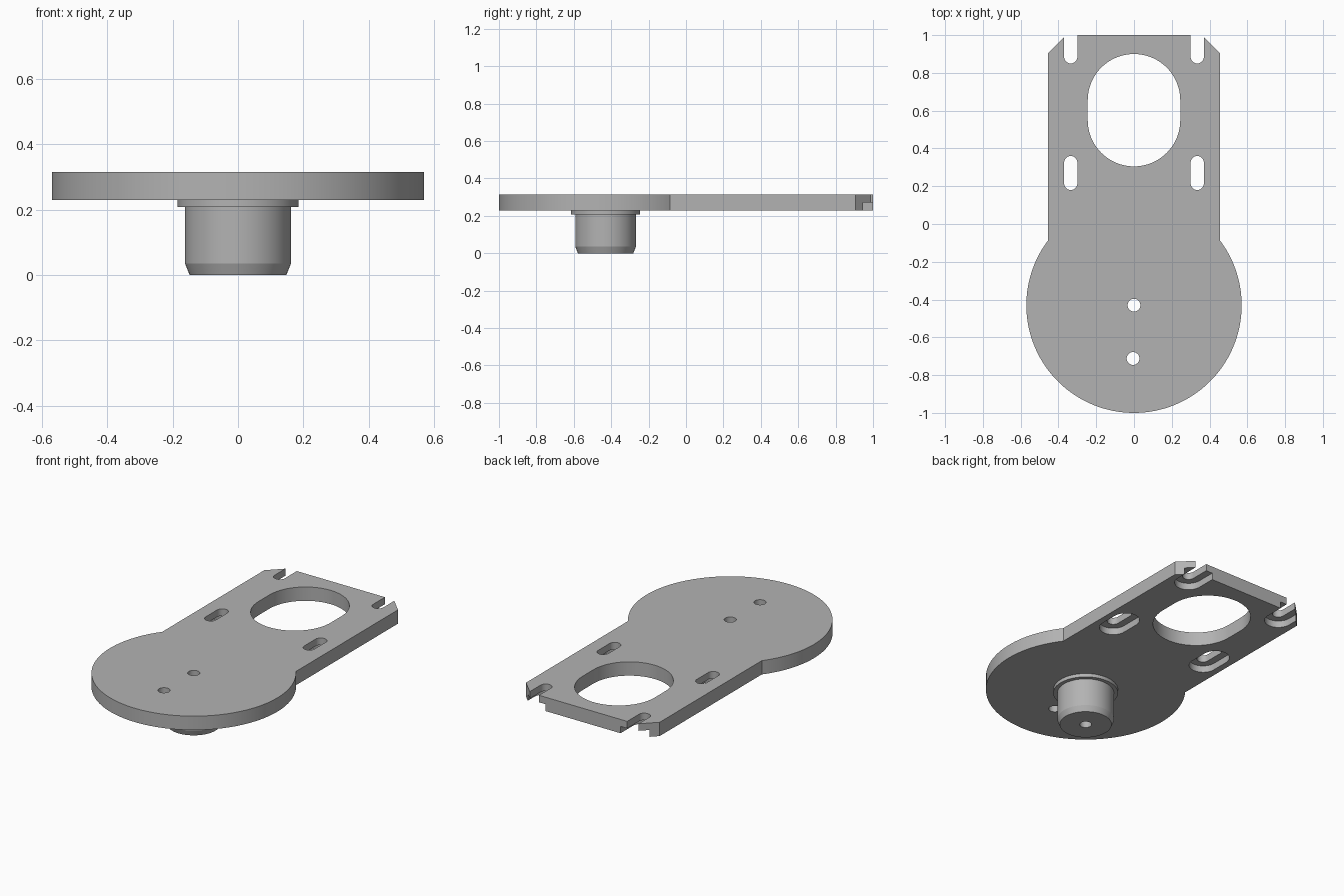
import bpy, bmesh, math

if "Cube" in bpy.data.objects:
    bpy.data.objects.remove(bpy.data.objects["Cube"])

BOTTOM, TOP = 0.23, 0.315
DISC_Y, DISC_R = -0.43, 0.57
HALF_W = 0.455

grey = bpy.data.materials.new("plain grey")
grey.use_nodes = True
colour = (0.45, 0.45, 0.45, 1)
grey.diffuse_color = colour
grey.node_tree.nodes["Principled BSDF"].inputs["Base Color"].default_value = colour


def arc(x, y, r, start, end, n):
    return [(x + r * math.cos(math.radians(start + (end - start) * i / n)),
             y + r * math.sin(math.radians(start + (end - start) * i / n)))
            for i in range(n + 1)]


def slot_outline(x, y0, y1, r, n=24):
    """Stadium along y; y0 and y1 are the arc centres."""
    return arc(x, y1, r, 0, 180, n) + arc(x, y0, r, 180, 360, n)


def prism(name, outline, z0, z1):
    bm = bmesh.new()
    face = bm.faces.new([bm.verts.new((x, y, z0)) for x, y in outline])
    ext = bmesh.ops.extrude_face_region(bm, geom=[face])
    verts = [v for v in ext["geom"] if isinstance(v, bmesh.types.BMVert)]
    bmesh.ops.translate(bm, verts=verts, vec=(0, 0, z1 - z0))
    return finish(name, bm)


def lathe(name, profile, y, n=72):
    """Solid of revolution around a vertical axis from (radius, z) points."""
    bm = bmesh.new()
    rings = [[bm.verts.new((px, py, z)) for px, py in arc(0, y, r, 0, 360, n)[:-1]]
             for r, z in profile]
    for a, b in zip(rings, rings[1:]):
        for i in range(n):
            j = (i + 1) % n
            bm.faces.new((a[i], a[j], b[j], b[i]))
    bm.faces.new(rings[0])
    bm.faces.new(rings[-1])
    return finish(name, bm)


def finish(name, bm):
    bmesh.ops.recalc_face_normals(bm, faces=bm.faces)
    mesh = bpy.data.meshes.new(name)
    bm.to_mesh(mesh)
    bm.free()
    mesh.materials.append(grey)
    obj = bpy.data.objects.new(name, mesh)
    bpy.context.collection.objects.link(obj)
    return obj


def activate(obj):
    bpy.ops.object.select_all(action="DESELECT")
    obj.select_set(True)
    bpy.context.view_layer.objects.active = obj


def cut(obj, outline, z0, z1):
    cutter = prism("cutter", outline, z0, z1)
    cutter.hide_render = True
    mod = obj.modifiers.new("cut", "BOOLEAN")
    mod.operation, mod.solver, mod.object = "DIFFERENCE", "EXACT", cutter
    activate(obj)
    bpy.ops.object.modifier_apply(modifier=mod.name)
    bpy.data.objects.remove(cutter)


# Plate: round end joined to a straight arm with chamfered corners
join = math.degrees(math.acos(HALF_W / DISC_R))
outline = arc(0, DISC_Y, DISC_R, 180 - join, 360 + join, 120)
outline += [(HALF_W, 0.905), (0.36, 1), (-0.36, 1), (-HALF_W, 0.905)]
plate = prism("mounting_plate", outline, BOTTOM, TOP)

# Large rounded opening
cut(plate, slot_outline(0, 0.55, 0.655, 0.245, 40), 0, 1)

# Adjustment slots with wider recesses underneath; the end pair is open
for side in (-1, 1):
    for y0, y1 in ((0.215, 0.325), (0.885, 1.2)):
        cut(plate, slot_outline(side * 0.335, y0, y1, 0.035), 0, 1)
        cut(plate, slot_outline(side * 0.335, y0, y1, 0.08), 0, 0.272)

# Boss with collar and chamfered foot
boss = lathe("boss", [(0.148, 0), (0.162, 0.035), (0.162, 0.208),
                      (0.185, 0.208), (0.185, BOTTOM)], DISC_Y)

# Centre hole through plate and boss, and an offset hole through the plate
for part in (plate, boss):
    cut(part, arc(0, DISC_Y, 0.034, 0, 360, 32)[:-1], -1, 1)
cut(plate, arc(-0.005, -0.712, 0.034, 0, 360, 32)[:-1], 0, 1)

for part in (plate, boss):
    activate(part)
    bpy.ops.object.shade_smooth_by_angle(angle=math.radians(20))
